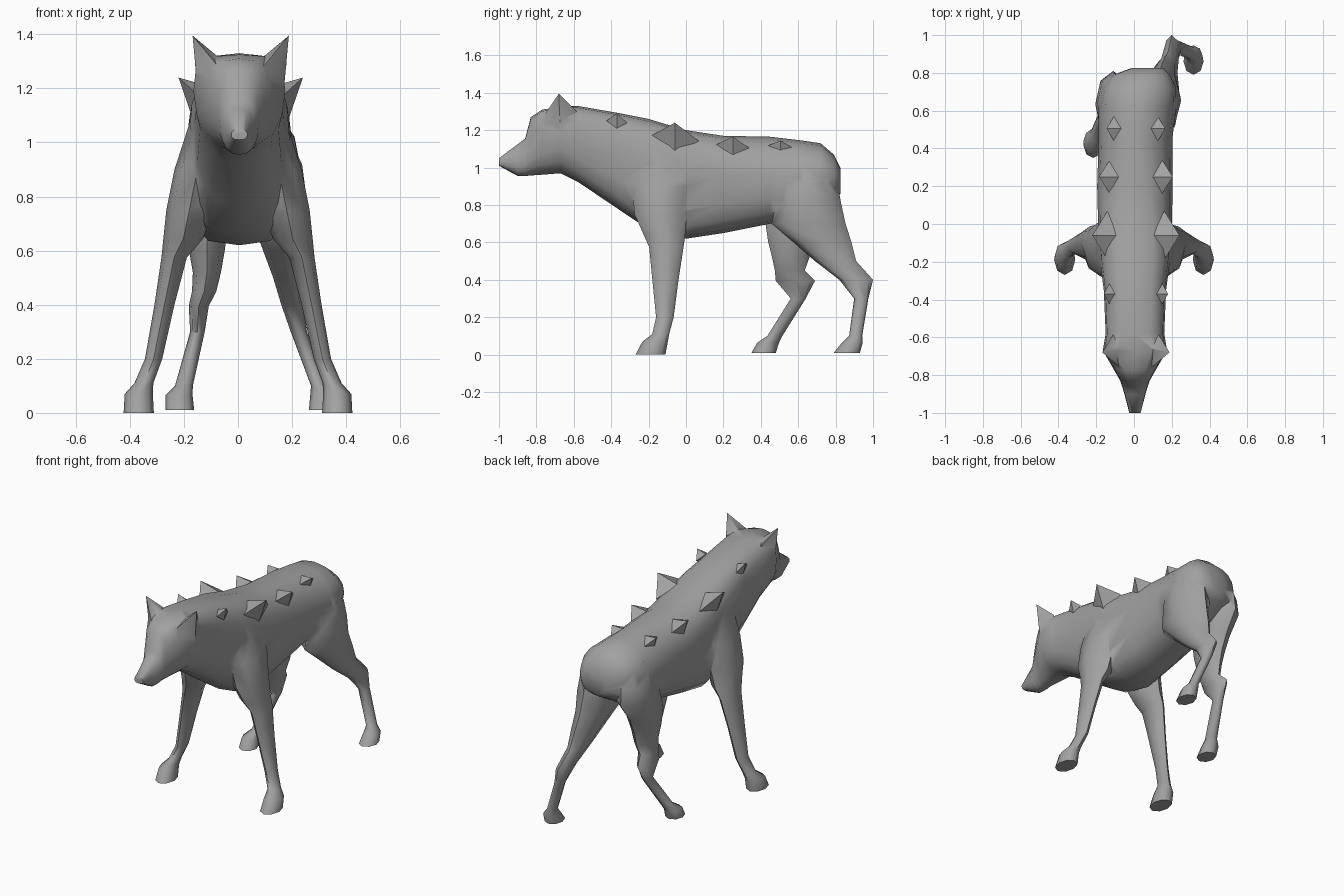
import bpy
import bmesh
import math

grey = bpy.data.materials.new("grey_hide")
grey.diffuse_color = (0.36, 0.36, 0.36, 1)


def activate(ob):
    bpy.ops.object.select_all(action='DESELECT')
    ob.select_set(True)
    bpy.context.view_layer.objects.active = ob


def finish(name, bm):
    bmesh.ops.recalc_face_normals(bm, faces=bm.faces)
    mesh = bpy.data.meshes.new(name)
    bm.to_mesh(mesh)
    bm.free()
    mesh.materials.append(grey)
    ob = bpy.data.objects.new(name, mesh)
    bpy.context.collection.objects.link(ob)
    return ob


def loft(name, rings):
    """Skin a list of closed rings and cap both ends."""
    bm = bmesh.new()
    loops = [[bm.verts.new(p) for p in ring] for ring in rings]
    n = len(loops[0])
    for a, b in zip(loops, loops[1:]):
        for i in range(n):
            j = (i + 1) % n
            bm.faces.new((a[i], a[j], b[j], b[i]))
    bm.faces.new(loops[0])
    bm.faces.new(loops[-1])
    return finish(name, bm)


def pyramid(name, base, tip, side):
    """Four-sided point, mirrored about the spine when side is -1."""
    bm = bmesh.new()
    pts = [bm.verts.new((.01 + side * (x - .01), y, z)) for x, y, z in base + [tip]]
    bm.faces.new(pts[:4])
    for i in range(4):
        bm.faces.new((pts[i], pts[(i + 1) % 4], pts[4]))
    return finish(name, bm)


def power(v, e):
    return math.copysign(abs(v) ** e, v)


def body_ring(y, bottom, top, width, middle, cx, e_top, e_low):
    ring = []
    for i in range(16):
        a = 2 * math.pi * i / 16 + math.pi / 2
        e = e_top if math.sin(a) > 0 else e_low
        c, s = power(math.cos(a), e), power(math.sin(a), e)
        h = top - middle if s > 0 else middle - bottom
        ring.append((cx + width * c, y, middle + h * s))
    return ring


def leg_ring(z, cx, cy, rx, ry, side=1):
    return [(side * (cx + rx * math.cos(math.pi * i / 4)),
             cy + ry * math.sin(math.pi * i / 4), z) for i in range(8)]


# Body with head, snout to rump:
# y, bottom, top, half width, widest height, x centre, roundness above and below
body = loft("body_head_and_legs", [body_ring(*r) for r in [
    (-1.00, 1.01, 1.05, .030, 1.03, .005, .9, .8),
    (-.90, .955, 1.125, .056, 1.03, .005, .9, .8),
    (-.86, .955, 1.155, .068, 1.05, .005, .9, .85),
    (-.83, .958, 1.27, .078, 1.10, .005, .8, .9),
    (-.77, .962, 1.31, .112, 1.15, .005, .7, .95),
    (-.67, .97, 1.325, .170, 1.19, .005, .62, .95),
    (-.58, .925, 1.33, .155, 1.15, .005, .65, .85),
    (-.35, .77, 1.29, .165, 1.08, .005, .65, .75),
    (-.20, .67, 1.26, .185, 1.02, .005, .68, .55),
    (.00, .62, 1.20, .195, 1.0, .005, .74, .55),
    (.20, .65, 1.17, .20, .97, .005, .92, .70),
    (.45, .70, 1.165, .195, .95, .008, 1.0, .8),
    (.62, .73, 1.145, .205, .94, .018, 1.0, .8),
    (.72, .79, 1.13, .195, .95, .028, .95, .8),
    (.79, .83, 1.07, .150, .95, .040, .9, .85),
    (.825, .86, 1.0, .085, .93, .070, .9, .9)]])

# Front legs, shoulder to paw: z, x, y, x radius, y radius
front = [(1.10, .10, -.13, .07, .15), (.90, .150, -.125, .085, .165),
         (.75, .180, -.135, .085, .140), (.645, .202, -.116, .074, .112),
         (.575, .236, -.105, .047, .092), (.40, .272, -.11, .037, .07),
         (.20, .312, -.113, .032, .047), (.11, .348, -.135, .035, .045),
         (.07, .367, -.165, .052, .068), (0, .367, -.19, .056, .08)]
parts = [loft("front_leg", [leg_ring(*r, side=s) for r in front]) for s in (-1, 1)]

# Hind legs in mid stride: right one back, left one forward
parts.append(loft("hind_leg_right", [leg_ring(*r) for r in [
    (1.05, .10, .63, .07, .13), (.92, .135, .645, .102, .165),
    (.82, .142, .655, .108, .172),
    (.70, .150, .655, .094, .198), (.60, .165, .73, .072, .155),
    (.50, .180, .80, .050, .11), (.40, .200, .91, .040, .09),
    (.30, .225, .937, .030, .038), (.10, .300, .907, .030, .035),
    (.065, .315, .89, .048, .055), (.01, .315, .86, .053, .07)]]))
parts.append(loft("hind_leg_left", [leg_ring(*r) for r in [
    (1.05, -.08, .63, .07, .13), (.92, -.105, .635, .090, .165),
    (.82, -.110, .635, .095, .175),
    (.70, -.115, .575, .078, .15), (.60, -.115, .56, .066, .12),
    (.52, -.115, .56, .052, .10),
    (.45, -.125, .555, .045, .08), (.395, -.145, .585, .037, .105),
    (.30, -.150, .60, .027, .04), (.10, -.200, .475, .033, .04),
    (.065, -.218, .44, .050, .058), (.01, -.215, .415, .053, .065)]]))

# Ears, flowing out of the brow and cheeks
for s in (-1, 1):
    parts.append(pyramid("ear", [(.085, -.765, 1.27), (.163, -.67, 1.12),
                                 (.130, -.585, 1.30), (.095, -.655, 1.318)],
                         (.188, -.68, 1.395), s))

# Weld legs and ears into the body as one skin
for part in parts:
    activate(body)
    mod = body.modifiers.new("weld", 'BOOLEAN')
    mod.operation = 'UNION'
    mod.solver = 'EXACT'
    mod.object = part
    bpy.ops.object.modifier_apply(modifier=mod.name)
    bpy.data.objects.remove(part)
activate(body)
bpy.ops.object.shade_smooth_by_angle(angle=math.radians(60))

# Back spikes: y, half length, centre x and z, inner x and z, lower x and z, tip x and z
spikes = [(-.37, .055, .150, 1.245, .12, 1.27, .160, 1.21, .18, 1.29),
          (-.06, .130, .160, 1.155, .10, 1.20, .185, 1.08, .24, 1.24),
          (.25, .088, .150, 1.115, .10, 1.15, .175, 1.06, .205, 1.165),
          (.505, .068, .125, 1.11, .08, 1.14, .150, 1.075, .165, 1.145)]
for label, side in (("left", -1), ("right", 1)):
    for i, (y, l, cx, cz, ix, iz, lx, lz, tx, tz) in enumerate(spikes):
        pyramid(f"back_spike_{label}_{i + 1}",
                [(cx, y - l, cz + l * .1), (lx, y, lz), (cx, y + l, cz - l * .1), (ix, y, iz)],
                (tx, y, tz), side)
